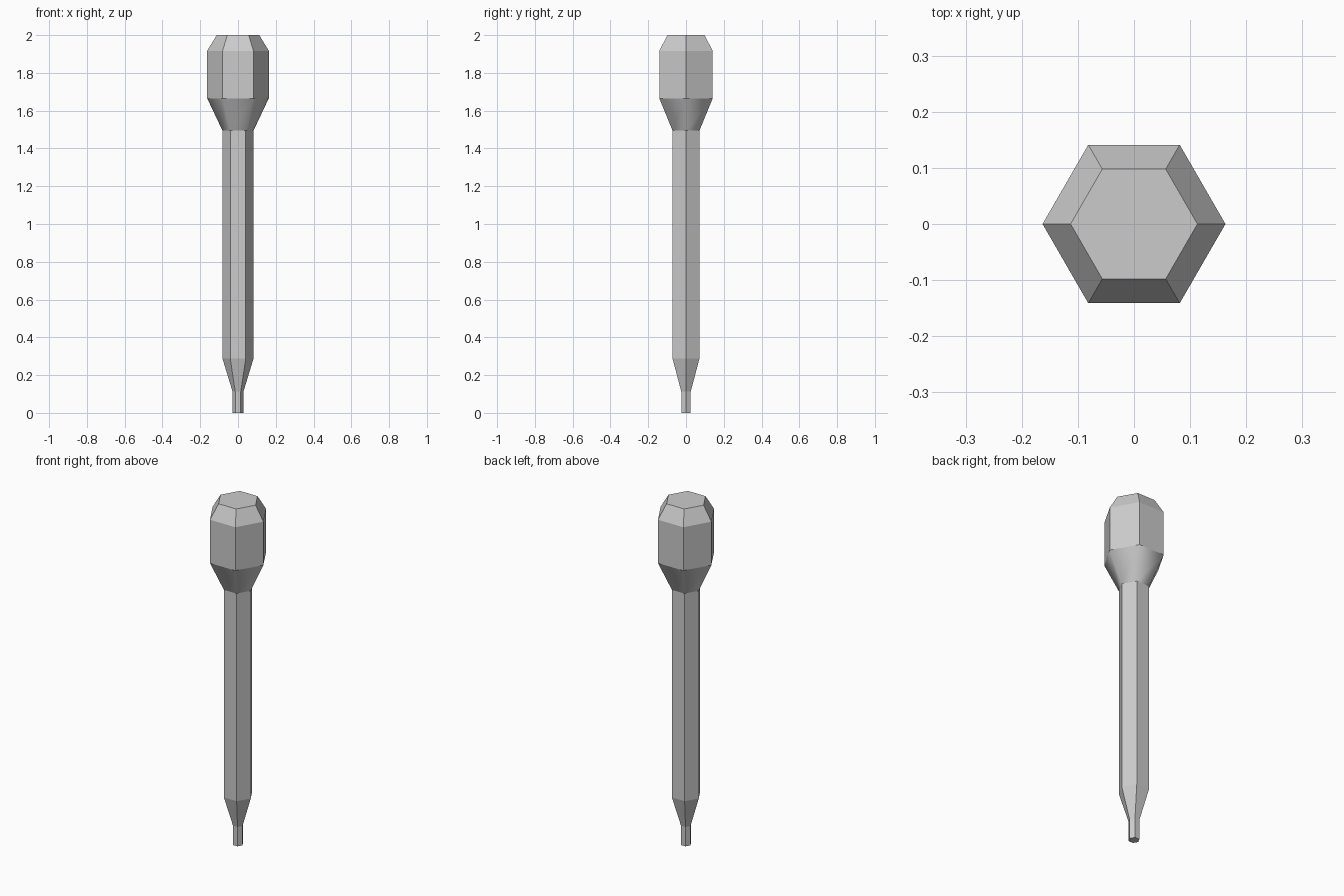
import bpy, bmesh
from math import cos, sin, pi

if "Cube" in bpy.data.objects:
    bpy.data.objects.remove(bpy.data.objects["Cube"])

SIDES = 6
# (radius, height) rings from the tip to the head
PROFILE = [(0.029, 0.0), (0.029, 0.113), (0.082, 0.287), (0.082, 1.494),
           (0.163, 1.665), (0.163, 1.917), (0.113, 2.0)]
COLLAR = 3  # band that flares from shaft to head, shaded round

bm = bmesh.new()
rings = [[bm.verts.new((r * cos(2 * pi * i / SIDES), r * sin(2 * pi * i / SIDES), z))
          for i in range(SIDES)] for r, z in PROFILE]

# Side bands: tip, taper, shaft, collar, head, chamfer
for k, (low, high) in enumerate(zip(rings, rings[1:])):
    for i in range(SIDES):
        j = (i + 1) % SIDES
        face = bm.faces.new((low[i], low[j], high[j], high[i]))
        face.smooth = k == COLLAR

# End caps
bm.faces.new(rings[0][::-1])
bm.faces.new(rings[-1])

# Crisp edges everywhere except between collar faces
for edge in bm.edges:
    edge.smooth = all(f.smooth for f in edge.link_faces)

mesh = bpy.data.meshes.new("hexagonal_pin")
bm.to_mesh(mesh)
bm.free()
bpy.context.collection.objects.link(bpy.data.objects.new("hexagonal_pin", mesh))
